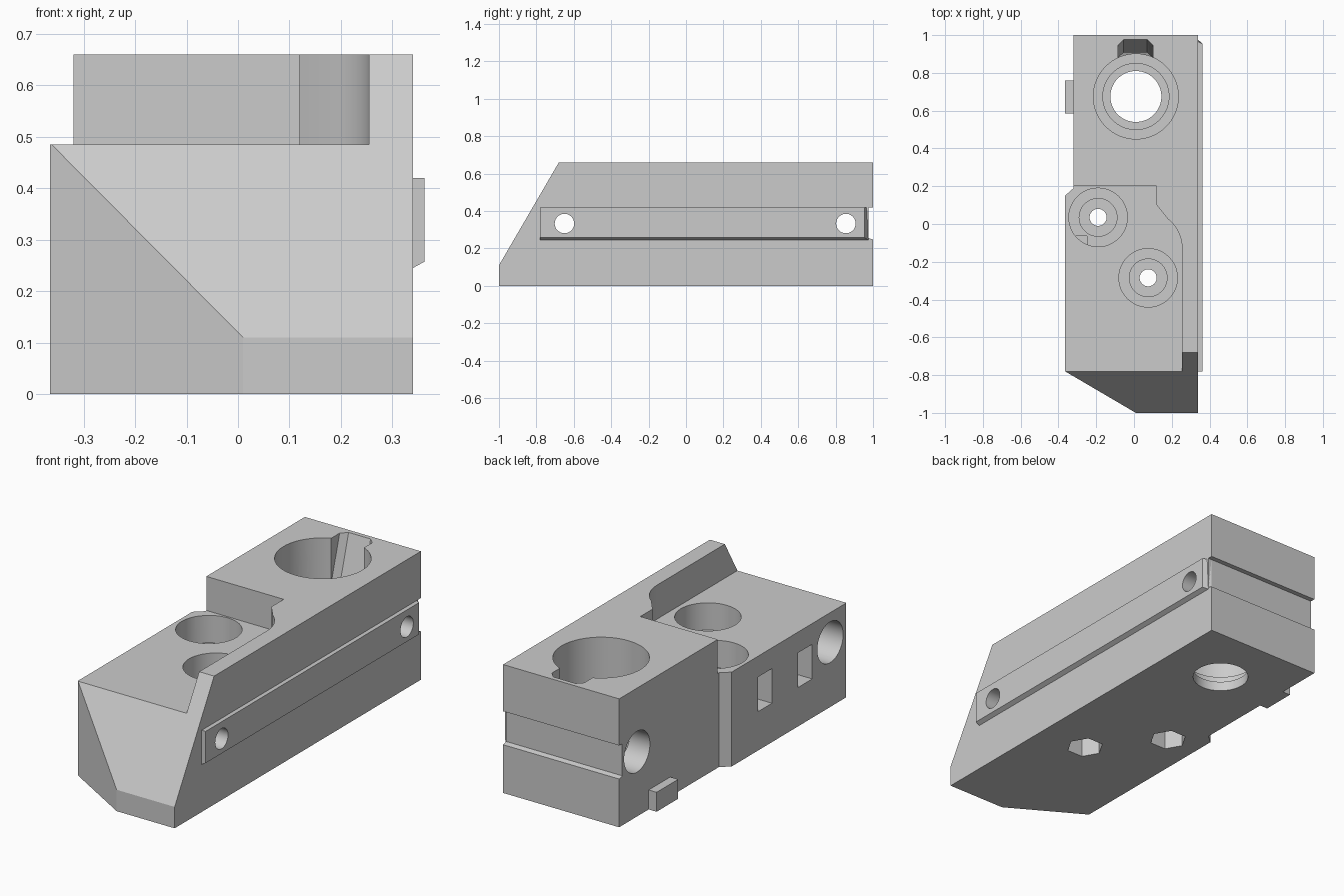
import bpy, bmesh, math

if "Cube" in bpy.data.objects:
    bpy.data.objects.remove(bpy.data.objects["Cube"], do_unlink=True)

grey = bpy.data.materials.new("plain grey")
grey.use_nodes = True
COLOUR = (0.6, 0.6, 0.6, 1)
grey.diffuse_color = COLOUR
grey.node_tree.nodes["Principled BSDF"].inputs["Base Color"].default_value = COLOUR


def prism(name, points, axis, lo, hi):
    """Extrude a flat outline along an axis."""
    place = {"x": lambda u, v, w: (w, u, v),
             "y": lambda u, v, w: (u, w, v),
             "z": lambda u, v, w: (u, v, w)}[axis]
    bm = bmesh.new()
    a = [bm.verts.new(place(u, v, lo)) for u, v in points]
    b = [bm.verts.new(place(u, v, hi)) for u, v in points]
    bm.faces.new(a)
    bm.faces.new(b[::-1])
    for i in range(len(a)):
        j = (i + 1) % len(a)
        bm.faces.new((a[i], b[i], b[j], a[j]))
    bmesh.ops.recalc_face_normals(bm, faces=bm.faces)
    mesh = bpy.data.meshes.new(name)
    bm.to_mesh(mesh)
    bm.free()
    mesh.materials.append(grey)
    obj = bpy.data.objects.new(name, mesh)
    bpy.context.collection.objects.link(obj)
    return obj


def arc(cx, cy, r, start=0, end=360, n=48):
    full = end - start == 360
    steps = n if full else n - 1
    angles = [math.radians(start + (end - start) * i / steps) for i in range(n)]
    return [(cx + r * math.cos(t), cy + r * math.sin(t)) for t in angles]


def rect(u0, u1, v0, v1):
    return [(u0, v0), (u1, v0), (u1, v1), (u0, v1)]


def cut(cutter, *targets):
    """Subtract a cutter from each target, then discard it."""
    cutter.hide_render = True
    for target in targets:
        bpy.context.view_layer.objects.active = target
        mod = target.modifiers.new("cut", "BOOLEAN")
        mod.operation = "DIFFERENCE"
        mod.solver = "EXACT"
        mod.object = cutter
        bpy.ops.object.modifier_apply(modifier=mod.name)
    bpy.data.objects.remove(cutter, do_unlink=True)


# Main block with angled nose corner and stepped side
body = prism("main_block", [(0.34, -1), (0.34, 1), (-0.32, 1), (-0.32, 0.19),
                            (-0.365, 0.15), (-0.365, -0.78), (0.01, -1)],
             "z", 0, 0.66)

# Sloping nose
cut(prism("nose_cutter", [(-1.1, -0.062), (-0.6, 0.797), (-1.1, 0.797)],
          "x", -1, 1), body)

# Lowered deck beside the ridge
deck = [(-0.5, -1.1), (0.255, -1.1)] + arc(0.055, -0.13, 0.2, 0, 52, 10)
deck += [(0.12, 0.1), (0.12, 0.2), (-0.5, 0.2)]
cut(prism("deck_cutter", deck, "z", 0.485, 0.8), body)

# Rail along the side, with bevelled underside and rear end
rail = prism("side_rail", [(0.32, 0.245), (0.34, 0.245), (0.362, 0.257),
                           (0.362, 0.42), (0.32, 0.42)], "y", -0.78, 0.975)
for v in rail.data.vertices:
    if v.co.x > 0.35 and v.co.y > 0.9:
        v.co.y -= 0.02

# Groove across the back
cut(prism("groove_cutter", [(0.975, 0.255), (1.1, 0.22), (1.1, 0.42), (0.975, 0.42)],
          "x", -1, 1), body)

# Stepped large bore
for r, lo in ((0.225, 0.1), (0.175, 0.05), (0.135, -0.1)):
    cut(prism("bore_cutter", arc(0.01, 0.675, r, n=64), "z", lo, 0.8), body)

# Slanted notch behind the large bore
notch = prism("notch_cutter", [(-0.085, 0.65), (0.1, 0.65), (0.1, 0.95), (0.07, 0.98),
                               (-0.055, 0.98), (-0.085, 0.95)], "z", 0.4, 0.67)
for v in notch.data.vertices:
    if v.co.z < 0.5:
        v.co.y -= 0.08
cut(notch, body)

# Deck holes: two counterbores, a clearance hole and a hex pocket below
for x, y in ((-0.19, 0.035), (0.075, -0.285)):
    for r, lo in ((0.155, 0.345), (0.1, 0.26), (0.045, -0.1)):
        cut(prism("deck_hole_cutter", arc(x, y, r), "z", lo, 0.6), body)
    cut(prism("hex_cutter", arc(x, y, 0.09, n=6), "z", -0.1, 0.12), body)

# Cross holes through block and rail, wide on the far side
for y in (-0.65, 0.855):
    cut(prism("cross_hole_cutter", arc(y, 0.333, 0.052), "x", -1, 1), body, rail)
    cut(prism("wide_hole_cutter", arc(y, 0.333, 0.105), "x", -1, 0.15), body)

# Rectangular pockets in the side
for y in (-0.12, -0.447):
    cut(prism("pocket_cutter", rect(y - 0.057, y + 0.057, 0.2, 0.378),
              "x", -1, -0.25), body)

# Small locating tab
tab = prism("locating_tab", rect(0.585, 0.76, 0, 0.1), "x", -0.365, -0.31)

# Smooth the round walls and keep the edges crisp
for obj in (body, rail, tab):
    bpy.ops.object.select_all(action="DESELECT")
    obj.select_set(True)
    bpy.context.view_layer.objects.active = obj
    bpy.ops.object.shade_smooth_by_angle(angle=math.radians(25))
